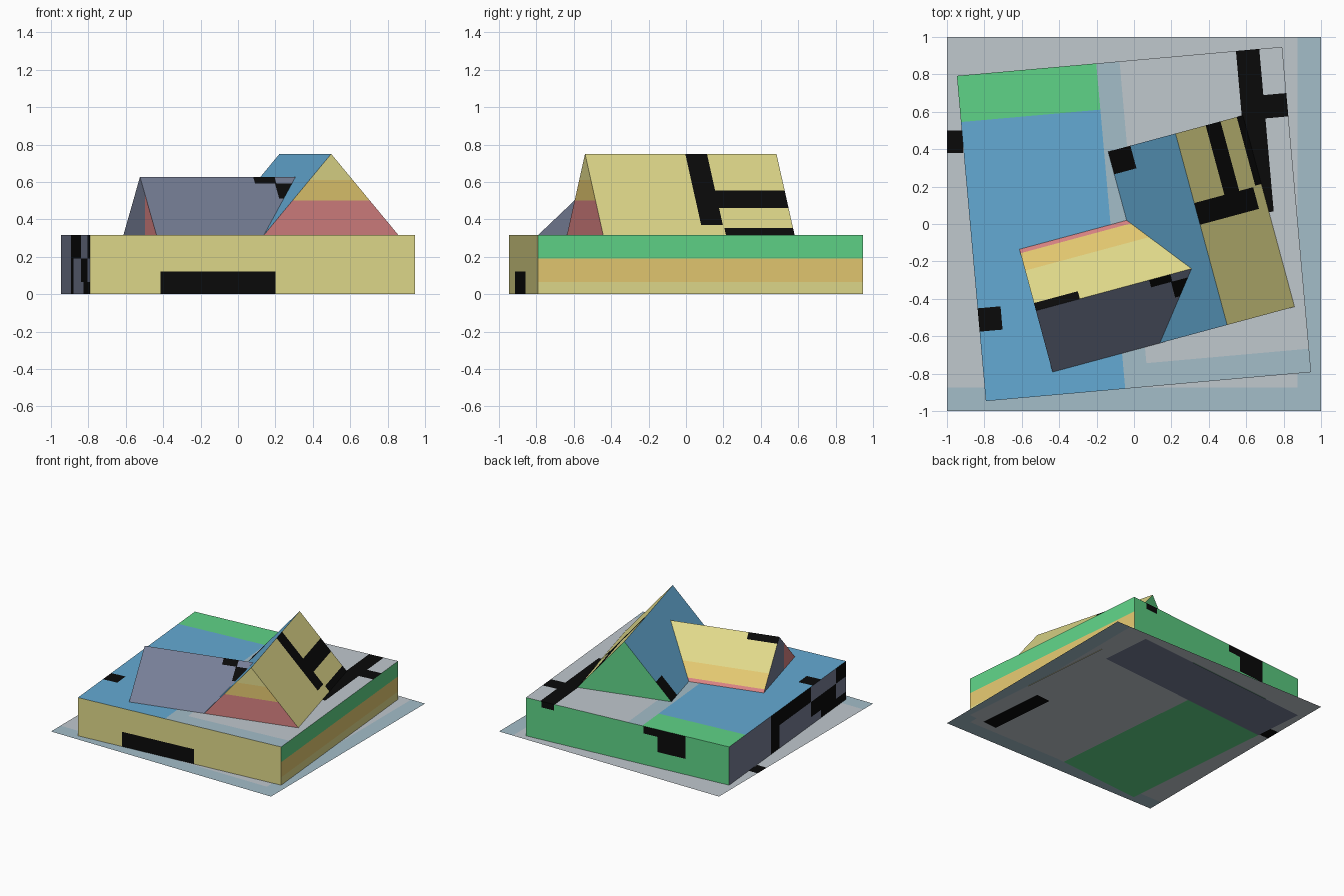
import bpy, bmesh, math
from mathutils import Vector

if "Cube" in bpy.data.objects:
    bpy.data.objects.remove(bpy.data.objects["Cube"])

# Flat palette (sRGB 0-255, converted to linear)
PALETTE = {
    "light grey": (192, 200, 206), "pale blue": (164, 189, 201),
    "sky blue": (100, 170, 211), "green": (95, 211, 135),
    "yellow": (224, 217, 138), "gold": (227, 200, 112),
    "red": (215, 130, 130), "slate": (118, 126, 150), "black": (10, 10, 10),
}
NAMES = list(PALETTE)
MATS = []
for name, rgb in PALETTE.items():
    m = bpy.data.materials.new(name)
    m.diffuse_color = [((c / 255 + 0.055) / 1.055) ** 2.4 if c > 10 else c / 3295 for c in rgb] + [1]
    m.use_nodes = True
    m.node_tree.nodes["Principled BSDF"].inputs["Base Color"].default_value = m.diffuse_color
    MATS.append(m)

DIRS = {"E": (1, 0, 0), "W": (-1, 0, 0), "N": (0, 1, 0), "S": (0, -1, 0), "T": (0, 0, 1), "B": (0, 0, -1)}
ANY = (-9, 9)


def painted(name, bm, rules, loc=(0, 0, 0), angle=0):
    """Rules are (side, colour, x range, y range, z range); later ones win."""
    bm.normal_update()
    for side, _, *ranges in rules:
        d = Vector(DIRS[side])
        for axis, bounds in enumerate(ranges):
            for value in bounds:
                if abs(value) == 9:
                    continue
                n = Vector((0, 0, 0))
                n[axis] = 1
                faces = [f for f in bm.faces if f.normal.dot(d) > 0.66]
                geom = faces + list({e for f in faces for e in f.edges}) + list({v for f in faces for v in f.verts})
                bmesh.ops.bisect_plane(bm, geom=geom, plane_co=n * value, plane_no=n, dist=1e-5)
    bm.normal_update()
    for f in bm.faces:
        c = f.calc_center_median()
        for side, colour, *ranges in rules:
            if f.normal.dot(Vector(DIRS[side])) > 0.66 and all(lo < c[i] < hi for i, (lo, hi) in enumerate(ranges)):
                f.material_index = NAMES.index(colour)
    me = bpy.data.meshes.new(name)
    bm.to_mesh(me)
    bm.free()
    for m in MATS:
        me.materials.append(m)
    ob = bpy.data.objects.new(name, me)
    bpy.context.collection.objects.link(ob)
    ob.location = loc
    ob.rotation_euler.z = math.radians(angle)


def solid(profile, start, end, axis):
    """Extrude a closed (across, z) profile along x or y, open underneath if triangular."""
    bm = bmesh.new()
    place = (lambda p, t: (t, p[0], p[1])) if axis == "x" else (lambda p, t: (p[0], t, p[1]))
    a = [bm.verts.new(place(p, start)) for p in profile]
    b = [bm.verts.new(place(p, end)) for p in profile]
    bm.faces.new(a)
    bm.faces.new(b)
    n = len(profile)
    for i in range(n):
        j = (i + 1) % n
        bm.faces.new((a[i], a[j], b[j], b[i]))
    bmesh.ops.recalc_face_normals(bm, faces=bm.faces)
    if n == 3:
        bmesh.ops.delete(bm, geom=[f for f in bm.faces if f.normal.z < -0.9], context="FACES_ONLY")
    return bm


# Ground sheet
bm = bmesh.new()
bm.faces.new([bm.verts.new((x, y, 0.001)) for x, y in ((-1, -1), (1, -1), (1, 1), (-1, 1))])
painted("ground_sheet", bm, [
    ("T", "light grey", ANY, ANY, ANY),
    ("T", "pale blue", (0.875, 9), ANY, ANY),
    ("T", "pale blue", ANY, (-9, -0.875), ANY),
    ("T", "black", (-9, -0.915), (0.38, 0.5), ANY),
])

# Building body
H, TOP = 0.873, 0.315
painted("building_body", solid([(-H, 0), (H, 0), (H, TOP), (-H, TOP)], -H, H, "y"), [
    ("T", "light grey", ANY, ANY, ANY),
    ("T", "pale blue", ANY, (-9, -0.747), ANY),
    ("T", "pale blue", (-9, 0), ANY, ANY),
    ("T", "sky blue", (-9, -0.125), ANY, ANY),
    ("T", "green", (-9, -0.125), (0.625, 9), ANY),
    ("T", "black", (-9, -0.75), (-0.5, -0.375), ANY),
    ("T", "black", (0.625, 0.75), (0.0, 9), ANY),
    ("T", "black", (0.75, 9), (0.5, 0.625), ANY),
    ("S", "yellow", ANY, ANY, ANY),
    ("S", "black", (-0.495, 0.123), ANY, (-9, 0.122)),
    ("E", "yellow", ANY, ANY, ANY),
    ("E", "gold", ANY, ANY, (0.065, 0.19)),
    ("E", "green", ANY, ANY, (0.19, 9)),
    ("N", "green", ANY, ANY, ANY),
    ("N", "black", (-0.496, -0.257), ANY, (0.13, 9)),
    ("N", "black", (-0.257, -0.137), ANY, (0.255, 9)),
    ("N", "black", (0.63, 0.74), ANY, (0.265, 9)),
    ("W", "slate", ANY, ANY, ANY),
    ("W", "black", ANY, (0.125, 0.25), ANY),
    ("W", "black", ANY, (-0.35, 0.125), (0.19, 9)),
    ("W", "black", ANY, (-0.72, -0.35), (0.065, 0.19)),
    ("W", "black", ANY, (-9, -0.5), (-9, 0.065)),
    ("W", "black", ANY, (-9, -0.72), (0.19, 9)),
    ("B", "light grey", ANY, ANY, ANY),
    ("B", "green", (-9, -0.125), ANY, ANY),
    ("B", "slate", (-9, 0.75), (0.45, 9), ANY),
    ("B", "black", (0.6, 0.73), (-9, -0.3), ANY),
], angle=5.09)

# Main gable roof, ridge along local y
CENTRE, TURN, L = (0.36, -0.028, 0), 15.1, 0.53
painted("main_roof", solid([(-0.373, TOP), (0.373, TOP), (0, 0.75)], -L, L, "y"), [
    ("W", "sky blue", ANY, ANY, ANY),
    ("W", "black", (-9, -0.25), (0.405, 9), ANY),
    ("N", "green", ANY, ANY, ANY),
    ("S", "yellow", ANY, ANY, ANY),
    ("S", "gold", ANY, ANY, (0.5, 0.61)),
    ("S", "red", ANY, ANY, (-9, 0.5)),
    ("E", "yellow", ANY, ANY, ANY),
    ("E", "black", (-9, 0.326), (0.025, 0.145), ANY),
    ("E", "black", (0.167, 0.249), (0.145, 9), ANY),
    ("E", "black", (0.339, 9), (0.15, 9), ANY),
], CENTRE, TURN)

# Lower side roof running into the main roof, ridge along local x
painted("side_roof", solid([(-L, TOP), (0.15, TOP), (-0.19, 0.627)], -0.967, -0.01, "x"), [
    ("W", "slate", ANY, ANY, ANY),
    ("W", "red", ANY, (-9, -0.29), ANY),
    ("S", "slate", ANY, ANY, ANY),
    ("S", "black", (-0.34, -0.222), (-0.23, 9), ANY),
    ("S", "black", (-0.23, 9), (-0.316, -0.23), ANY),
    ("N", "yellow", ANY, ANY, ANY),
    ("N", "gold", ANY, (0.032, 0.128), ANY),
    ("N", "red", ANY, (0.128, 9), ANY),
    ("N", "black", (-9, -0.724), (-9, -0.148), ANY),
], CENTRE, TURN)
